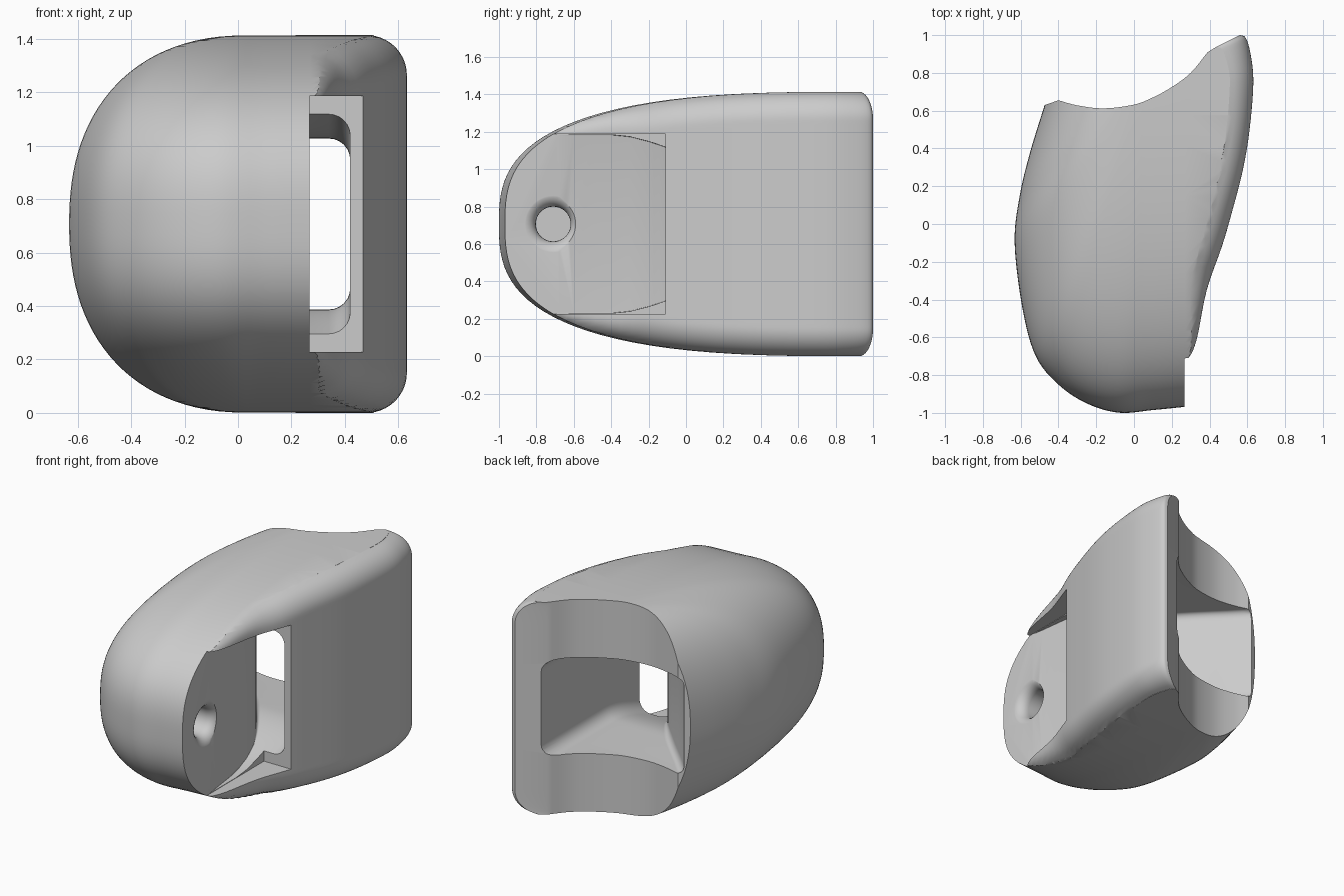
import bpy, bmesh, math
from mathutils import Vector

if "Cube" in bpy.data.objects:
    bpy.data.objects.remove(bpy.data.objects["Cube"])

MID = 0.707          # half of the height
BACK = 0.9           # y where the dome reaches full height
FRONT_P, SIDE_P = 2.8, 2.3


def spline(pts, n=6):
    """Smooth open curve through 2D points."""
    p = [Vector(q) for q in pts]
    p = [2 * p[0] - p[1]] + p + [2 * p[-1] - p[-2]]
    out = []
    for i in range(1, len(p) - 2):
        a, b, c, d = p[i - 1:i + 3]
        for k in range(n):
            t = k / n
            out.append(0.5 * (2 * b + (c - a) * t + (2 * a - 5 * b + 4 * c - d) * t * t
                              + (3 * b - a - 3 * c + d) * t ** 3))
    out.append(p[-2])
    return [(v.x, v.y) for v in out]


def loft(name, rings):
    bm = bmesh.new()
    vs = [[bm.verts.new(c) for c in r] for r in rings]
    n = len(vs[0])
    for a, b in zip(vs, vs[1:]):
        for i in range(n):
            j = (i + 1) % n
            bm.faces.new((a[i], a[j], b[j], b[i]))
    bm.faces.new(vs[0])
    bm.faces.new(vs[-1])
    bmesh.ops.recalc_face_normals(bm, faces=bm.faces)
    me = bpy.data.meshes.new(name)
    bm.to_mesh(me)
    bm.free()
    ob = bpy.data.objects.new(name, me)
    bpy.context.collection.objects.link(ob)
    return ob


def boolean(ob, cutter, op):
    m = ob.modifiers.new(op, 'BOOLEAN')
    m.operation, m.solver, m.object = op, 'EXACT', cutter
    bpy.context.view_layer.objects.active = ob
    bpy.ops.object.modifier_apply(modifier=m.name)
    bpy.data.objects.remove(cutter)


def super_e(t, p):
    return max(0.0, 1 - abs(t) ** p) ** (1 / p)


# Domed front and left side, stacked in z
dome = spline([(0.27, -0.968), (0.1, -0.985), (-0.08, -0.999), (-0.25, -0.95), (-0.4, -0.85),
               (-0.52, -0.7), (-0.59, -0.45), (-0.632, -0.1), (-0.605, 0.15), (-0.55, 0.38),
               (-0.47, 0.64)])
dome = [(1, -0.9)] + dome + [(-0.25, 1.3), (1, 1.3)]
rings = []
N = 56
for i in range(N + 1):
    t = math.sin(math.radians(-89 + 178 * i / N))
    ex, ey = super_e(t, SIDE_P), super_e(t, FRONT_P)
    rings.append([(0.05 + (x - 0.05) * ex if x < 0.05 else x,
                   BACK + (y - BACK) * ey if y < BACK else y, MID + MID * t) for x, y in dome])
shell = loft("hollow_shell", rings)

# Plan outline with a rounded right edge and a scooped back
right = spline([(0.27, -0.73), (0.305, -0.69), (0.335, -0.6), (0.385, -0.35), (0.465, -0.12),
                (0.515, 0.05), (0.575, 0.28), (0.612, 0.5), (0.632, 0.75), (0.617, 0.9),
                (0.592, 0.985), (0.56, 1.0)], 4)
scoop = spline([(0.39, 0.91), (0.3, 0.80), (0.2, 0.725), (0.1, 0.67), (0, 0.632),
                (-0.16, 0.612), (-0.3, 0.628), (-0.4, 0.655)], 4)
rest = scoop + [(-0.5, 0.62), (-1, 0.45), (-1, -1.2), (0.27, -1.2)]


def edge_inset(x, y, z):
    k = max(0.0, (BACK - y) / (1 + BACK))
    h = MID * super_e(min(k, 1), FRONT_P)
    r = min(0.15, max(0.0, x - 0.27) + 0.003)
    s = min(0.985, max(0, (abs(z) - (h - r)) / r))
    return r * (1 - math.sqrt(1 - s * s))


rings = []
for i in range(81):
    z = 0.725 * math.sin(math.radians(-90 + 180 * i / 80))
    ring = []
    for x, y in right:
        d = edge_inset(x, y, z)
        ring.append((x - d, y - 0.5 * d * min(1, max(0, (y - 0.75) / 0.2)), MID + z))
    rings.append(ring + [(x, y, MID + z) for x, y in rest])
boolean(shell, loft("plan_cutter", rings), 'INTERSECT')

# Side window
box = [[(x, y, z) for x, y in ((0.2685, -1.3), (1, -1.3), (1, -0.11), (0.2685, -0.11))]
       for z in (MID - 0.48, MID + 0.48)]
boolean(shell, loft("window_cutter", box), 'DIFFERENCE')

# Curved channel from the window to the back
wall = [(0.272, -0.7), (0.256, -0.6), (0.243, -0.5), (0.23, -0.4), (0.217, -0.3)]
wall += spline([(0.204, -0.2), (0.165, -0.06), (0.08, 0.08), (-0.05, 0.24),
                (-0.2, 0.40), (-0.33, 0.53), (-0.435, 0.64)], 5) + [(-0.44, 0.7), (-0.44, 1.2)]
rings = []
for x, y in wall:
    s = min(1, max(0, (y + 0.4) / 0.65))
    h = 0.477 - 0.157 * s * s * (3 - 2 * s)
    rr = min(0.08, (0.42 - x) * 0.45)                       # right corners
    rl = 0.003 + 0.05 * min(1, max(0, (y + 0.1) / 0.4))     # left corners
    ring = []
    for cx, cz, a0, r in ((0.42 - rr, h - rr, 0, rr), (x + rl, h - rl, 90, rl),
                          (x + rl, rl - h, 180, rl), (0.42 - rr, rr - h, 270, rr)):
        for k in range(7):
            a = math.radians(a0 + 15 * k)
            ring.append((cx + r * math.cos(a), y, MID + cz + r * math.sin(a)))
    rings.append(ring)
boolean(shell, loft("channel_cutter", rings), 'DIFFERENCE')

# Blind hole with a rounded rim
prof = [(0.3, 0.165)] + [(0.2 + 0.07 * math.sin(math.radians(a)),
                          0.163 - 0.07 * math.cos(math.radians(a))) for a in range(90, -1, -15)]
prof.append((0.08, 0.093))
rings = [[(x, -0.71 + r * math.cos(k * math.tau / 40), MID + r * math.sin(k * math.tau / 40))
          for k in range(40)] for x, r in prof]
boolean(shell, loft("hole_cutter", rings), 'DIFFERENCE')

bpy.ops.object.select_all(action='DESELECT')
shell.select_set(True)
bpy.context.view_layer.objects.active = shell
bpy.ops.object.shade_smooth_by_angle(angle=math.radians(30))
